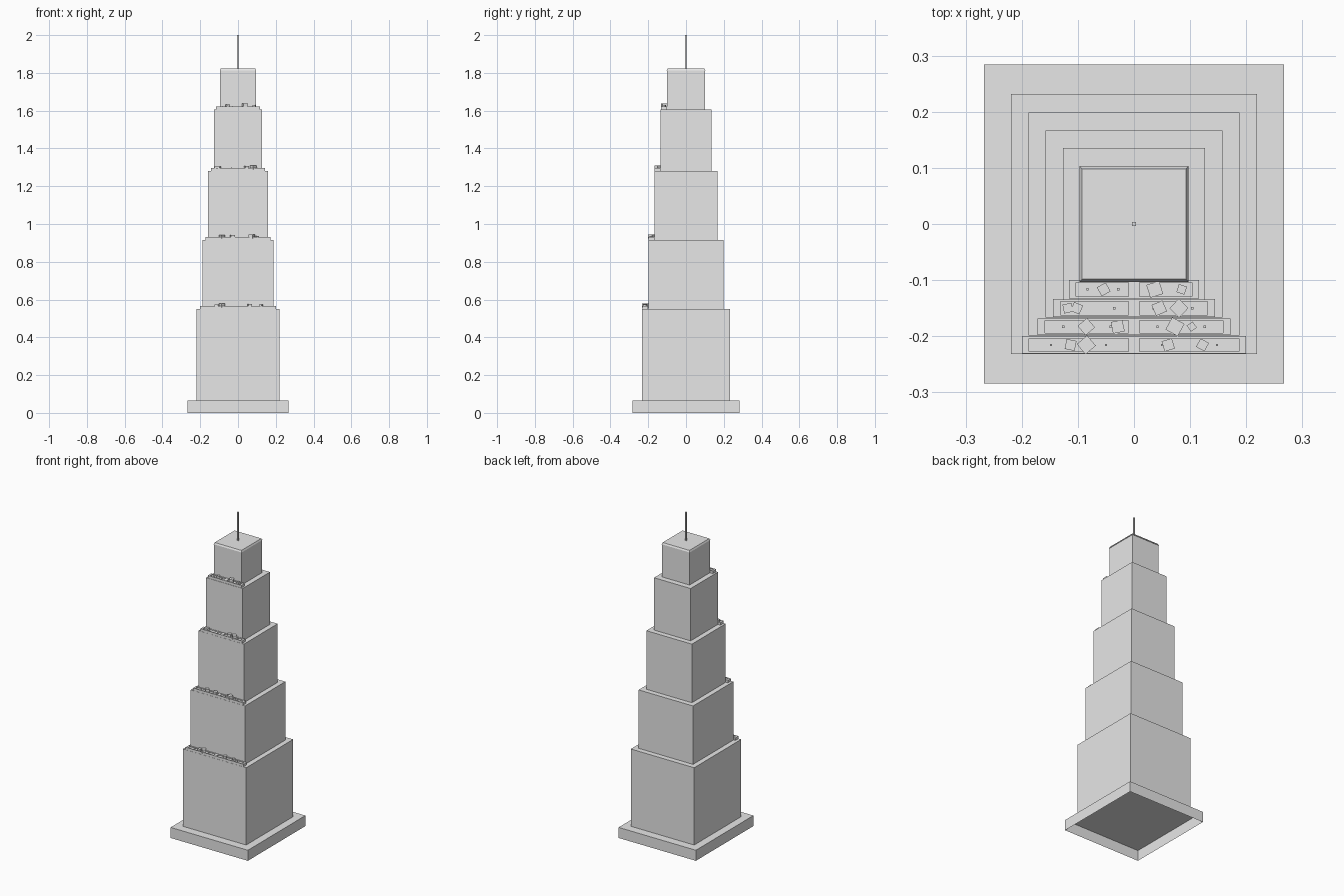
import bpy, bmesh
from mathutils import Matrix, Vector

cube = bpy.data.objects.get("Cube")
if cube:
    bpy.data.objects.remove(cube, do_unlink=True)

stone = bpy.data.materials.new("pale_grey")
stone.use_nodes = True
GREY = (0.8, 0.8, 0.8, 1)
stone.diffuse_color = GREY
stone.node_tree.nodes["Principled BSDF"].inputs["Base Color"].default_value = GREY


def add_box(bm, x, y, z, turn=0.0):
    """Add a box spanning the (low, high) pairs, turned about its own upright axis."""
    spans = (x, y, z)
    middle = Vector([(a + b) / 2 for a, b in spans])
    size = [b - a for a, b in spans] + [1]
    matrix = Matrix.Translation(middle) @ Matrix.Rotation(turn, 4, "Z") @ Matrix.Diagonal(size)
    return bmesh.ops.create_cube(bm, size=1, matrix=matrix)["verts"]


def finish(bm, name):
    mesh = bpy.data.meshes.new(name)
    bm.to_mesh(mesh)
    bm.free()
    mesh.materials.append(stone)
    obj = bpy.data.objects.new(name, mesh)
    bpy.context.collection.objects.link(obj)
    return obj


def block(name, hx, hy, z0, z1, open_bottom=False, taper=0.0):
    """A centred block, optionally hollow beneath or narrowed at the top."""
    bm = bmesh.new()
    verts = add_box(bm, (-hx, hx), (-hy, hy), (z0, z1))
    for v in verts:
        if v.co.z > (z0 + z1) / 2:
            v.co.x *= 1 - taper / hx
            v.co.y *= 1 - taper / hy
    if open_bottom:
        bm.faces.ensure_lookup_table()
        low = min(bm.faces, key=lambda f: f.calc_center_median().z)
        bmesh.ops.delete(bm, geom=[low], context="FACES_ONLY")
    return finish(bm, name)


# Hollow plinth
block("plinth", 0.267, 0.284, 0, 0.066, open_bottom=True)

# Stepped tower: half width, half depth, top height
tiers = [(0.219, 0.232, 0.549), (0.188, 0.199, 0.914), (0.1575, 0.167, 1.28),
         (0.1265, 0.135, 1.607), (0.0945, 0.1, 1.813)]
floor = 0.066
for i, (hx, hy, top) in enumerate(tiers, 1):
    block(f"tower_tier_{i}", hx, hy, floor, top)
    floor = top

# Roof cap and mast
block("roof_cap", 0.0975, 0.103, 1.812, 1.822, taper=0.005)
block("mast", 0.004, 0.004, 1.82, 2)


def terrace(number, half, front, back, z, shrubs, stems):
    """Planter along the front ledge with two beds, stems and turned shrubs."""
    wall, rim = 0.004, z + 0.016
    bm = bmesh.new()
    for y in (front, back - wall):
        add_box(bm, (-half, half), (y, y + wall), (z, rim))
    for s in (-1, 1):
        end = sorted((s * half, s * (half - 0.013)))
        add_box(bm, end, (front, back), (z, rim))
    add_box(bm, (-0.01, 0.01), (front, back), (z, rim))
    finish(bm, f"planter_{number}")

    bm = bmesh.new()
    add_box(bm, (-half + wall, half - wall), (front + wall, back - wall), (z, z + 0.011))
    finish(bm, f"planter_soil_{number}")

    mid = (front + back) / 2
    bm = bmesh.new()
    for x in stems:
        add_box(bm, (x - 0.002, x + 0.002), (mid - 0.002, mid + 0.002), (z, z + 0.018))
    finish(bm, f"stems_{number}")

    bm = bmesh.new()
    for x, size, turn in shrubs:
        r = size / 2
        add_box(bm, (x - r, x + r), (mid - r, mid + r), (z + 0.008, z + 0.012 + size * 0.75), turn)
    finish(bm, f"shrubs_{number}")


# Front terraces; each shrub is position, size, turn
terrace(1, 0.2, -0.231, -0.2, tiers[0][2],
        [(-0.113, 0.018, -0.2), (-0.085, 0.024, 0.7), (0.061, 0.019, 0.3), (0.122, 0.017, -0.5)],
        [-0.148, -0.05, 0.05, 0.148])
terrace(2, 0.172, -0.198, -0.168, tiers[1][2],
        [(-0.085, 0.022, 0.7), (-0.029, 0.021, 0.2), (0.073, 0.025, -0.5), (0.103, 0.013, 0.6)],
        [-0.126, -0.042, 0.042, 0.126])
terrace(3, 0.144, -0.166, -0.134, tiers[2][2],
        [(-0.118, 0.016, 0.2), (-0.102, 0.017, -0.4), (0.045, 0.021, 0.4), (0.08, 0.024, 0.8)],
        [-0.104, -0.035, 0.035, 0.104])
terrace(4, 0.116, -0.133, -0.1, tiers[3][2],
        [(-0.054, 0.018, 0.5), (0.037, 0.024, 0.3), (0.085, 0.015, -0.3)],
        [-0.083, -0.028, 0.028, 0.083])
